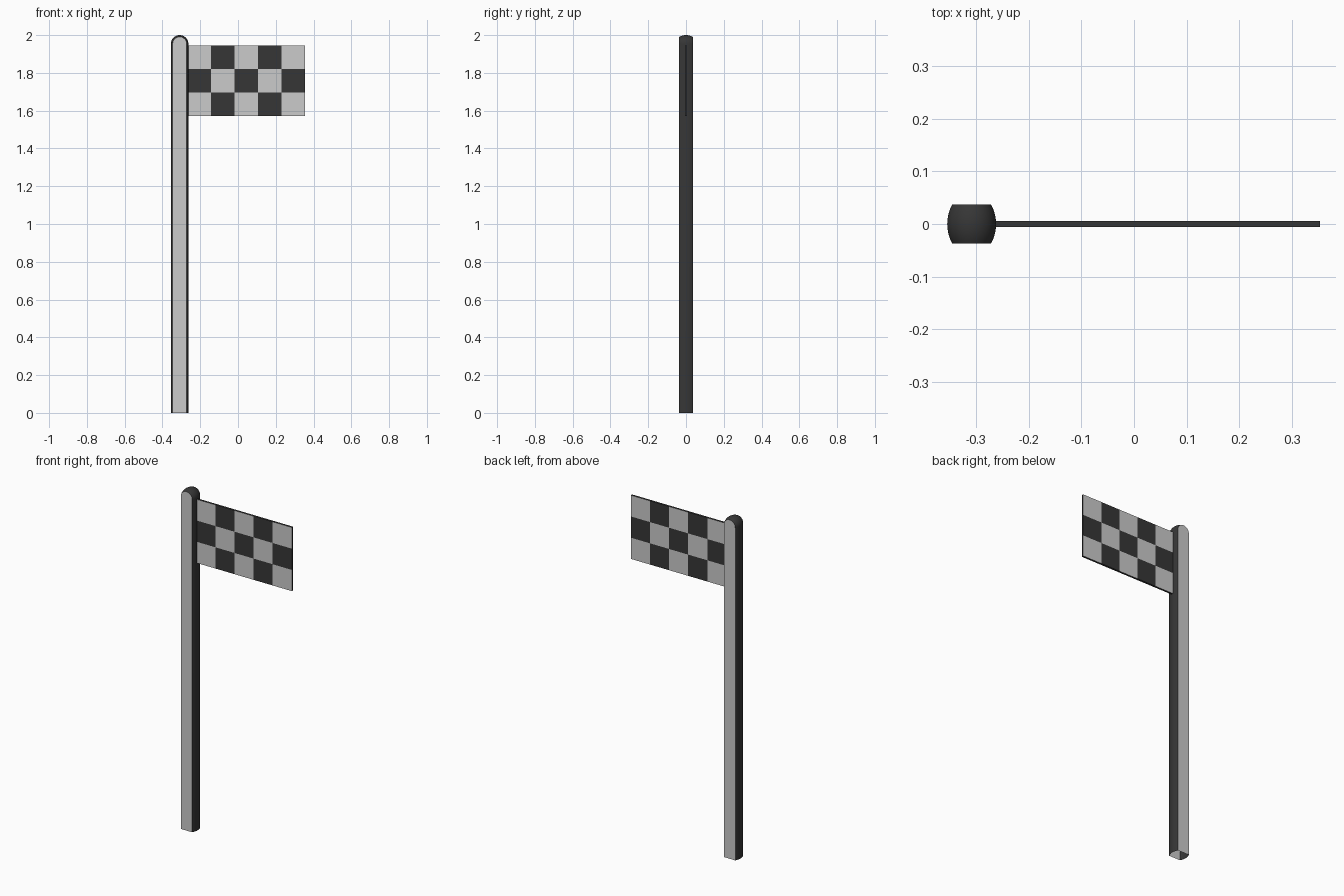
import bpy, bmesh, math

if "Cube" in bpy.data.objects:
    bpy.data.objects.remove(bpy.data.objects["Cube"])

def mat(name, v):
    m = bpy.data.materials.new(name)
    m.diffuse_color = (v, v, v, 1)
    m.use_nodes = True
    m.node_tree.nodes["Principled BSDF"].inputs["Base Color"].default_value = m.diffuse_color
    return m

light = mat("light grey", 0.60)
dark = mat("dark grey", 0.037)

def make(name, bm):
    bmesh.ops.recalc_face_normals(bm, faces=bm.faces)
    me = bpy.data.meshes.new(name)
    bm.to_mesh(me)
    bm.free()
    me.materials.append(light)
    me.materials.append(dark)
    ob = bpy.data.objects.new(name, me)
    bpy.context.collection.objects.link(ob)
    return ob

# Pole: round-topped outline, swept through its depth with a bulging rim, open at the bottom
CX, R, DEPTH, BULGE, SPRING = -0.309, 0.037, 0.037, 0.0095, 1.9535
ARC_R = (DEPTH ** 2 + BULGE ** 2) / (2 * BULGE)
SIDE, ARCH = 10, 24
bm = bmesh.new()
rings = []
for i in range(SIDE + 1):
    y = -DEPTH + 2 * DEPTH * i / SIDE
    r = R + math.sqrt(ARC_R ** 2 - y ** 2) - (ARC_R - BULGE)
    pts = [(CX + r, 0)]
    pts += [(CX + r * math.cos(math.pi * k / ARCH),
             SPRING + r * math.sin(math.pi * k / ARCH)) for k in range(ARCH + 1)]
    pts.append((CX - r, 0))
    rings.append([bm.verts.new((x, y, z)) for x, z in pts])
for a, b in zip(rings, rings[1:]):
    for k in range(len(a) - 1):
        f = bm.faces.new((a[k], a[k + 1], b[k + 1], b[k]))
        f.material_index = 1
        f.smooth = True
bm.faces.new(rings[0])
bm.faces.new(rings[-1][::-1])
pole = make("pole", bm)
bpy.context.view_layer.objects.active = pole
pole.select_set(True)
bpy.ops.object.shade_smooth_by_angle(angle=math.radians(30))

# Flag: thin panel with 5 x 3 checks on both sides and dark edges
X0, X1, Z0, Z1, T = -0.267, 0.354, 1.572, 1.946, 0.006
COLS, ROWS = 5, 3
bm = bmesh.new()
grids = []
for y in (-T, T):
    g = [[bm.verts.new((X0 + (X1 - X0) * c / COLS, y, Z0 + (Z1 - Z0) * r / ROWS))
          for c in range(COLS + 1)] for r in range(ROWS + 1)]
    grids.append(g)
    for r in range(ROWS):
        for c in range(COLS):
            f = bm.faces.new((g[r][c], g[r][c + 1], g[r + 1][c + 1], g[r + 1][c]))
            f.material_index = (r + c) % 2
border = [(0, c) for c in range(COLS)] + [(r, COLS) for r in range(ROWS)]
border += [(ROWS, c) for c in range(COLS, 0, -1)] + [(r, 0) for r in range(ROWS, 0, -1)]
for (r, c), (s, d) in zip(border, border[1:] + border[:1]):
    f = bm.faces.new((grids[0][r][c], grids[0][s][d], grids[1][s][d], grids[1][r][c]))
    f.material_index = 1
make("checkered_flag", bm)
